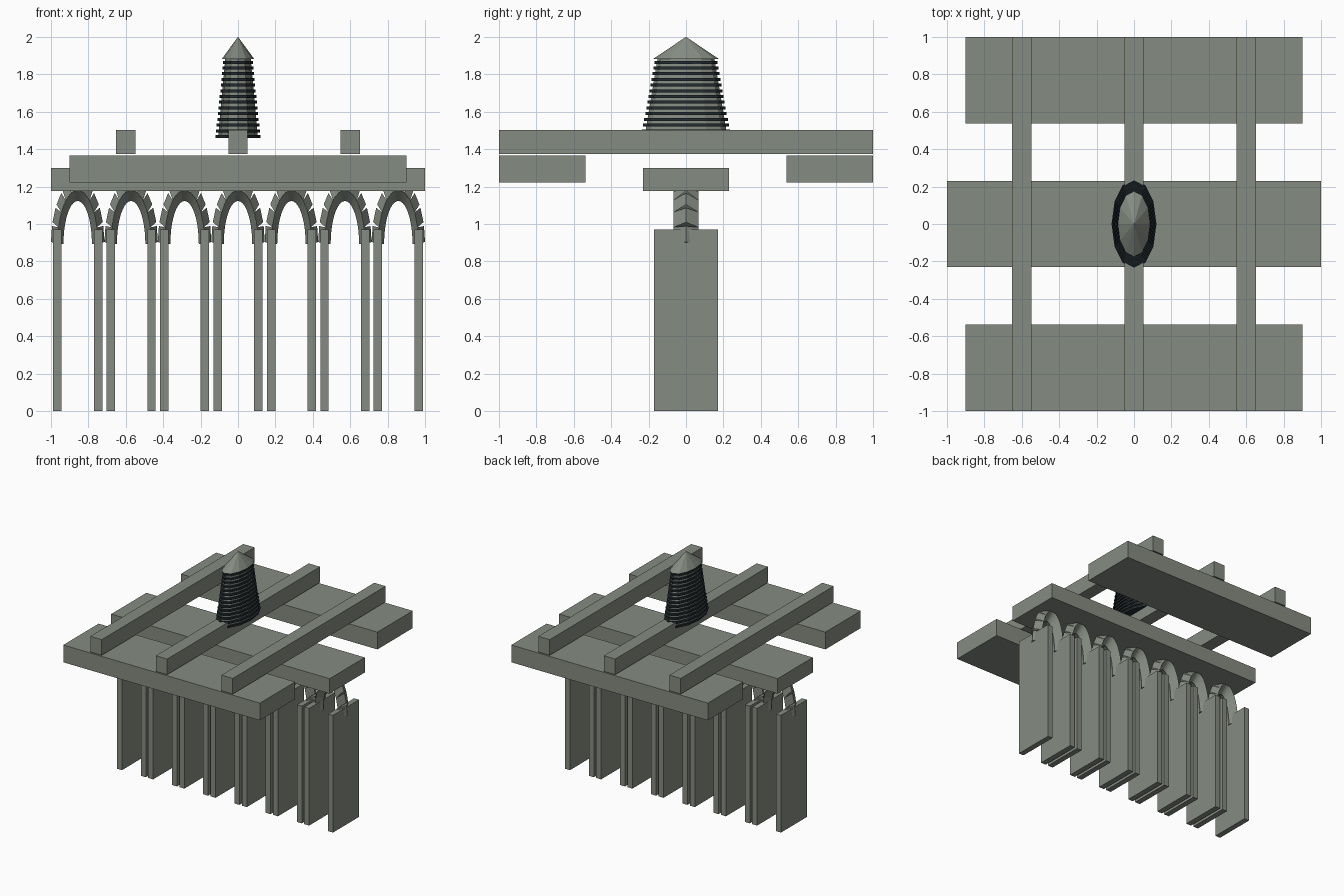
import bpy, bmesh, math

if "Cube" in bpy.data.objects:
    bpy.data.objects.remove(bpy.data.objects["Cube"])


def flat(name, colour):
    m = bpy.data.materials.new(name)
    m.diffuse_color = (*colour, 1)
    m.use_nodes = True
    m.node_tree.nodes["Principled BSDF"].inputs["Base Color"].default_value = m.diffuse_color
    return m


stone = flat("grey_green_stone", (0.235, 0.26, 0.222))
dark = flat("dark_slate", (0.017, 0.025, 0.03))


def make(name, verts, faces, mat=stone):
    mesh = bpy.data.meshes.new(name)
    mesh.from_pydata(verts, [], faces)
    bm = bmesh.new()
    bm.from_mesh(mesh)
    bmesh.ops.recalc_face_normals(bm, faces=bm.faces)
    bm.to_mesh(mesh)
    bm.free()
    mesh.materials.append(mat)
    obj = bpy.data.objects.new(name, mesh)
    bpy.context.collection.objects.link(obj)
    return obj


def box(name, x0, x1, y0, y1, z0, z1):
    v = [(x, y, z) for x in (x0, x1) for y in (y0, y1) for z in (z0, z1)]
    f = [(0, 1, 3, 2), (4, 5, 7, 6), (0, 1, 5, 4), (2, 3, 7, 6), (0, 2, 6, 4), (1, 3, 7, 5)]
    return make(name, v, f)


def frustum(name, z0, z1, r0, r1, mat=stone, n=12):
    """Elliptical frustum; r is (rx, ry)."""
    v = []
    for z, (rx, ry) in ((z0, r0), (z1, r1)):
        for i in range(n):
            a = 2 * math.pi * i / n
            v.append((rx * math.cos(a), ry * math.sin(a), z))
    f = [(i, (i + 1) % n, n + (i + 1) % n, n + i) for i in range(n)]
    f += [tuple(range(n)), tuple(range(n, 2 * n))]
    return make(name, v, f, mat)


# Arch: ridged band, with a smooth inner side and notched outer wedges
SPRING = 0.893
INNER, MID, OUTER = (0.076, 0.23), (0.108, 0.288), (0.143, 0.345)
HALF_W = 0.068


def on_arch(cx, radii, a, y):
    return (cx + radii[0] * math.cos(a), y, SPRING + radii[1] * math.sin(a))


def arch(cx, teeth=10, sub=2):
    verts, faces = [], []
    n = teeth * sub
    # inner V-shaped band
    for i in range(n + 1):
        a = math.pi * i / n
        verts += [on_arch(cx, MID, a, -HALF_W), on_arch(cx, INNER, a, 0), on_arch(cx, MID, a, HALF_W)]
    for i in range(n):
        b = 3 * i
        for j in range(3):
            k = (j + 1) % 3
            faces.append((b + j, b + k, b + 3 + k, b + 3 + j))
    faces += [(0, 1, 2), (3 * n, 3 * n + 1, 3 * n + 2)]
    # outer wedges whose ridges stop short of each other
    for t in range(teeth):
        a0, a1 = math.pi * t / teeth, math.pi * (t + 1) / teeth
        gap = (a1 - a0) * 0.1
        b = len(verts)
        for a, s in ((a0, 1), (a1, -1)):
            verts += [on_arch(cx, MID, a, -HALF_W), on_arch(cx, OUTER, a + s * gap, 0),
                      on_arch(cx, MID, a, HALF_W)]
        faces += [(b, b + 1, b + 2), (b + 3, b + 4, b + 5), (b, b + 1, b + 4, b + 3),
                  (b + 1, b + 2, b + 5, b + 4), (b + 2, b, b + 3, b + 5)]
    make("arch", verts, faces)


# Arcade: seven arches, each on two slab piers
for i in range(7):
    cx = (i - 3) * 2 / 7
    arch(cx)
    for s in (-1, 1):
        px = cx + s * 0.109
        box("pier", px - 0.0225, px + 0.0225, -0.17, 0.17, 0, 0.97)

# Long decks
box("centre_deck", -1, 1, -0.23, 0.23, 1.176, 1.30)
box("front_deck", -0.9, 0.9, -1, -0.538, 1.222, 1.365)
box("back_deck", -0.9, 0.9, 0.538, 1, 1.222, 1.365)

# Cross beams
for x in (-0.6, 0, 0.6):
    box("cross_beam", x - 0.052, x + 0.052, -1, 1, 1.373, 1.503)

# Tower: tapered stone core, dark louvre rings and pointed stone cap
frustum("tower_core", 1.465, 1.885, (0.106, 0.222), (0.068, 0.152))
RINGS = 14
for i in range(RINGS):
    t = i / (RINGS - 1)
    r = (0.12 - 0.041 * t, 0.24 - 0.072 * t)
    z = 1.46 + 0.0305 * i
    frustum("tower_louvre", z, z + 0.016, r, r, dark)
frustum("tower_cap", 1.882, 2.0, (0.087, 0.176), (0.0005, 0.001))
